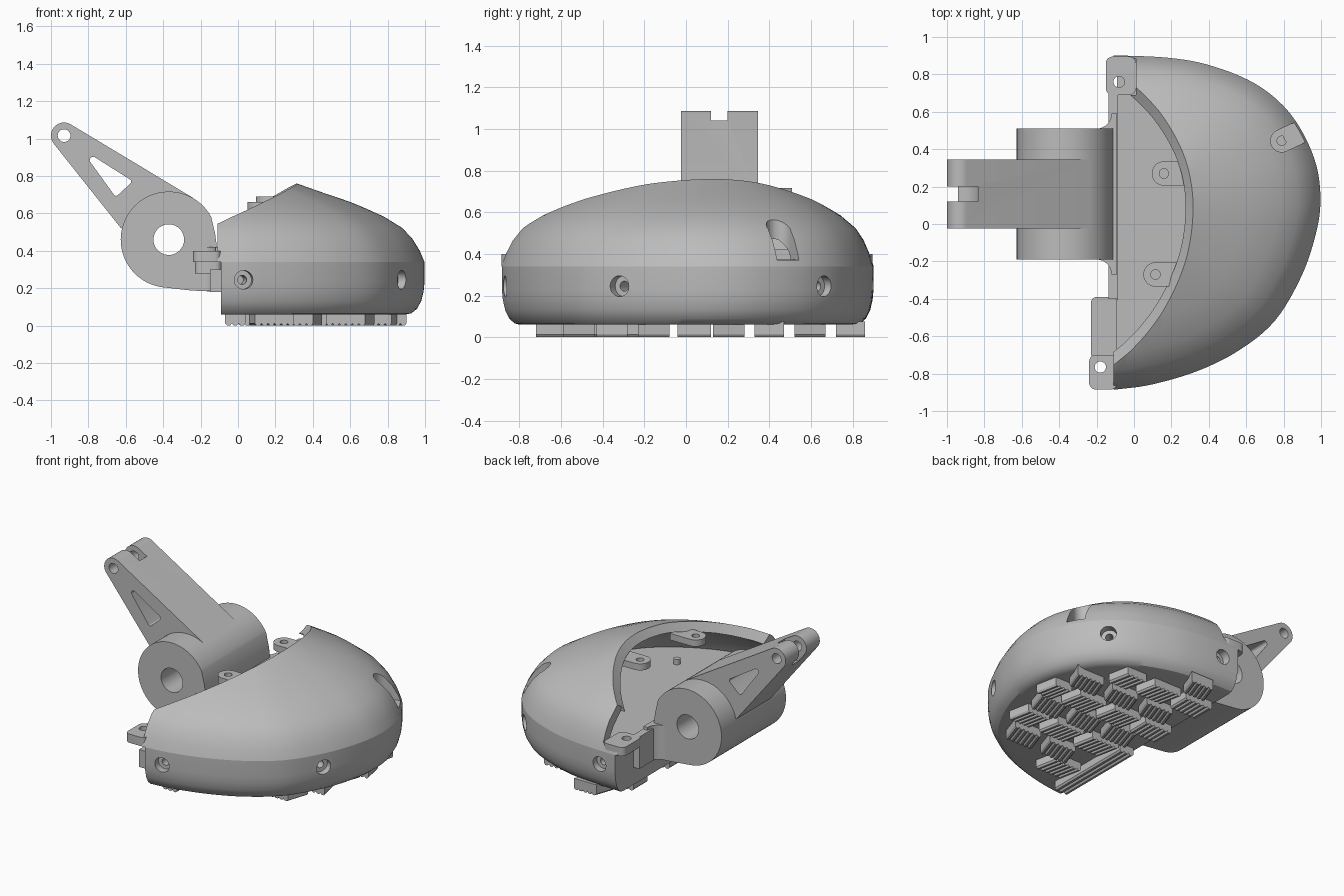
import bpy, bmesh, math
from math import cos, sin, radians
from mathutils import Vector

cube = bpy.data.objects.get("Cube")
if cube:
    bpy.data.objects.remove(cube, do_unlink=True)

grey = bpy.data.materials.new("light grey")
grey.use_nodes = True
grey.diffuse_color = (0.5, 0.5, 0.5, 1)
grey.node_tree.nodes["Principled BSDF"].inputs["Base Color"].default_value = (0.5, 0.5, 0.5, 1)


def finish(name, bm):
    bmesh.ops.recalc_face_normals(bm, faces=bm.faces)
    mesh = bpy.data.meshes.new(name)
    bm.to_mesh(mesh)
    bm.free()
    mesh.materials.append(grey)
    obj = bpy.data.objects.new(name, mesh)
    bpy.context.collection.objects.link(obj)
    return obj


def prism(name, pts, axis, lo, hi, shear=0):
    """Extrude a flat outline along y (outline in x, z) or z (outline in x, y)."""
    bm = bmesh.new()
    place = (lambda p, t, d: (p[0] + d, t, p[1])) if axis == 'y' else (lambda p, t, d: (p[0] + d, p[1], t))
    a = [bm.verts.new(place(p, lo, 0)) for p in pts]
    b = [bm.verts.new(place(p, hi, shear)) for p in pts]
    bm.faces.new(a)
    bm.faces.new(b)
    for i in range(len(pts)):
        j = (i + 1) % len(pts)
        bm.faces.new((a[i], a[j], b[j], b[i]))
    return finish(name, bm)


def arc(cx, cy, r, start, end, n=24):
    return [(cx + r * cos(radians(start + (end - start) * i / n)),
             cy + r * sin(radians(start + (end - start) * i / n))) for i in range(n + 1)]


def circle(cx, cy, r, n=32):
    return arc(cx, cy, r, 0, 360, n)[:-1]


def rect(x0, x1, y0, y1, r=0):
    if not r:
        return [(x0, y0), (x1, y0), (x1, y1), (x0, y1)]
    return (arc(x0 + r, y0 + r, r, 180, 270, 5) + arc(x1 - r, y0 + r, r, 270, 360, 5)
            + arc(x1 - r, y1 - r, r, 0, 90, 5) + arc(x0 + r, y1 - r, r, 90, 180, 5))


def slot(cx, cy, r, length, angle):
    """Rounded at the centre end, square at the far end."""
    end = [(cx + length * cos(radians(angle)) + s * r * sin(radians(angle)),
            cy + length * sin(radians(angle)) - s * r * cos(radians(angle))) for s in (1, -1)]
    return arc(cx, cy, r, angle + 90, angle + 270, 14) + end


def rod(name, centre, direction, r, length):
    bm = bmesh.new()
    bmesh.ops.create_cone(bm, cap_ends=True, segments=28, radius1=r, radius2=r, depth=length)
    turn = Vector(direction).to_track_quat('Z', 'Y').to_matrix().to_4x4()
    bmesh.ops.transform(bm, matrix=turn, verts=bm.verts)
    bmesh.ops.translate(bm, vec=centre, verts=bm.verts)
    return finish(name, bm)


def cut(obj, cutter):
    mod = obj.modifiers.new("cut", 'BOOLEAN')
    mod.operation = 'DIFFERENCE'
    mod.solver = 'EXACT'
    mod.object = cutter
    bpy.context.view_layer.objects.active = obj
    bpy.ops.object.modifier_apply(modifier=mod.name)
    bpy.data.objects.remove(cutter, do_unlink=True)


# Foot plan outline, smoothed through a few points
key = [(-.35, -.91), (-.1, -.885), (.1, -.857), (.35, -.782), (.57, -.67), (.755, -.515),
       (.895, -.28), (.973, -.05), (.997, .13), (.973, .32), (.89, .51), (.775, .655),
       (.615, .768), (.4, .85), (.2, .887), (-.05, .9), (-.35, .9)]


def smooth(points, steps=6):
    p = [Vector(q) for q in points]
    p = [2 * p[0] - p[1]] + p + [2 * p[-1] - p[-2]]
    out = []
    for a, b, c, d in zip(p, p[1:], p[2:], p[3:]):
        for k in range(steps):
            t = k / steps
            out.append(.5 * (2 * b + (c - a) * t + (2 * a - 5 * b + 4 * c - d) * t * t
                             + (3 * b - a - 3 * c + d) * t ** 3))
    return out + [p[-2]]


outline = smooth(key)


def loft(name, rings, centre_y, widen):
    """Stack copies of the plan outline, given as (scale, height), shrinking towards a centre."""
    bm = bmesh.new()
    loops = [[bm.verts.new((p.x * s, centre_y + (p.y - centre_y) * s ** widen, z)) for p in outline]
             for s, z in rings]
    for a, b in zip(loops, loops[1:]):
        for i in range(len(a)):
            j = (i + 1) % len(a)
            bm.faces.new((a[i], a[j], b[j], b[i]))
    bm.faces.new(loops[0])
    bm.faces.new(loops[-1])
    return finish(name, bm)


# Lower body with a rounded bottom edge
body = loft("lower_body", [(.90, .06), (.93, .066), (.96, .09), (.982, .13), (.995, .18), (1, .23), (1, .34)], 0, 1)
cut(body, prism("cutter", rect(-.6, -.09, -1.2, 1.2), 'z', -.2, 1))

# Upper dome shell: thick, open at the rear
dome = [(1, .34), (.975, .40), (.935, .465), (.88, .523), (.78, .584), (.68, .629), (.6, .662),
        (.45, .713), (.31, .762), (.15, .81), (.03, .83)]
shell = loft("upper_shell", [(s * .93, z - .055 * (z > .34)) for s, z in reversed(dome)] + dome, .1, .87)
cut(shell, prism("cutter", rect(-.6, -.11, -1.2, 1.2), 'z', -.2, 1.2))
cut(shell, prism("cutter", rect(-.6, .01, .69, 1.2), 'z', .39, 1.2))

# Arched opening: a cone leaning back along the slope of the rim
bm = bmesh.new()
bmesh.ops.create_cone(bm, cap_ends=True, segments=128, radius1=.415, radius2=1.815, depth=1)
for v in bm.verts:
    v.co += Vector((-.66, .05, .1))
    v.co.z += .6 + .5 * v.co.x
cut(shell, finish("cutter", bm))

# Screw access slot in the dome
cut(shell, prism("cutter", slot(.79, .445, .06, .4, 25), 'z', .37, 1.2))
slot_floor = prism("slot_floor", slot(.79, .445, .062, .06, 25), 'z', .335, .372)
cut(slot_floor, prism("cutter", circle(.79, .445, .025), 'z', .345, .5))

# Recessed screw holes around the wall
for x, y, nx, ny in [(.03, -.868, .15, -1), (.876, -.32, .88, -.48), (.765, .663, .75, .7), (.03, .897, -.05, 1)]:
    n = Vector((nx, ny, 0)).normalized()
    spot = Vector((x, y, .245))
    cut(body, rod("cutter", spot, n, .05, .10))
    cut(body, rod("cutter", spot - n * .08, n, .024, .18))

# Tabs under the rim, and a pin on the floor
tabs = []
for x, y, z in [(.16, .27, .645), (.115, -.27, .615)]:
    tab = prism("rim_tab", slot(x, y, .065, .15, 0), 'z', z, z + .045)
    cut(tab, prism("cutter", circle(x, y, .025), 'z', .5, .8))
    tabs.append(tab)
pin = rod("floor_pin", (.37, -.43, .35), (0, 0, 1), .022, .05)

# Corner flanges with bolt holes
flanges = [prism("back_flange", rect(-.15, .01, .69, .895, .035), 'z', .34, .40),
           prism("front_flange", rect(-.24, -.09, -.885, -.70, .035), 'z', .34, .40)]
for f, (x, y) in zip(flanges, [(-.08, .76), (-.18, -.765)]):
    cut(f, prism("cutter", circle(x, y, .03), 'z', .2, .6))
walls = [prism("front_arm", rect(-.23, -.09, -.72, -.39, .03), 'z', .28, .38),
         prism("front_lower_wall", rect(-.15, -.085, -.86, -.39), 'z', .18, .30),
         prism("rear_wall", rect(-.135, -.085, -.40, .70), 'z', .18, .40)]

# Hinge barrel joined to the foot
hx, hz, hr = -.37, .46, .257
barrel = arc(hx, hz, hr, 28, 262, 54) + [(-.25, .188), (-.09, .18), (-.09, .40), (-.11, .40), (-.122, .49)]
hinge = prism("hinge_barrel", barrel, 'y', -.19, .51)
cut(hinge, prism("cutter", circle(hx, hz, .082, 40), 'y', -1, 1))
flare = arc(-.20, .59, .08, 270, 360, 8) + [(-.09, .59), (-.09, -.27)] + arc(-.20, -.27, .08, 0, 90, 8)
hinge_neck = prism("hinge_neck", flare, 'z', .185, .42)

# Lever with forked tip and triangular window
tip = arc(-.93, 1.016, .07, 60, 218, 20)
lever = prism("lever", tip + [(-.625, .52), (-.42, .58), (-.24, .683)], 'y', -.025, .345)
cut(lever, prism("cutter", circle(-.93, 1.016, .034), 'y', -1, 1))
window = arc(-.775, .885, .018, 60, 205, 6) + arc(-.652, .708, .014, 205, 320, 6) + arc(-.585, .77, .014, -40, 60, 6)
cut(lever, prism("cutter", window, 'y', -1, 1))
cut(lever, prism("cutter", circle(-.93, 1.016, .1), 'y', .12, .20))

# Saw-toothed tread blocks in staggered rows
treads = []


def tread(x0, length, y0, y1, shear):
    teeth = max(3, round(length / .035))
    step = length / teeth
    pts = [(x0, .075)]
    for i in range(teeth):
        pts += [(x0 + i * step, .012), (x0 + (i + .35) * step, 0), (x0 + (i + .75) * step, 0)]
    pts += [(x0 + length, .012), (x0 + length, .075)]
    treads.append(prism("tread_block", pts, 'y', y0, y1, shear))


rows = [(-.59, -.44), (-.43, -.28), (-.23, -.08), (-.04, .12),
        (.13, .28), (.33, .47), (.52, .67), (.72, .86)]
reach = [.46, .68, .82, .91, .90, .82, .64, .20]
tread(-.07, .11, -.72, -.09, 0)
for k, ((y0, y1), far) in enumerate(zip(rows, reach)):
    x = (.09 if y1 < 0 else -.07) + (k % 2) * .10
    while x + .10 < far:
        tread(x, min(.21, far - x), y0, y1, .05 if k % 2 else -.03 * (x > 0))
        x += .28

# Smooth curved faces, keep crisp edges
for obj in [body, shell, slot_floor, pin, hinge, hinge_neck, lever] + tabs + flanges + walls + treads:
    bpy.ops.object.select_all(action='DESELECT')
    obj.select_set(True)
    bpy.context.view_layer.objects.active = obj
    bpy.ops.object.shade_smooth_by_angle(angle=radians(28))
